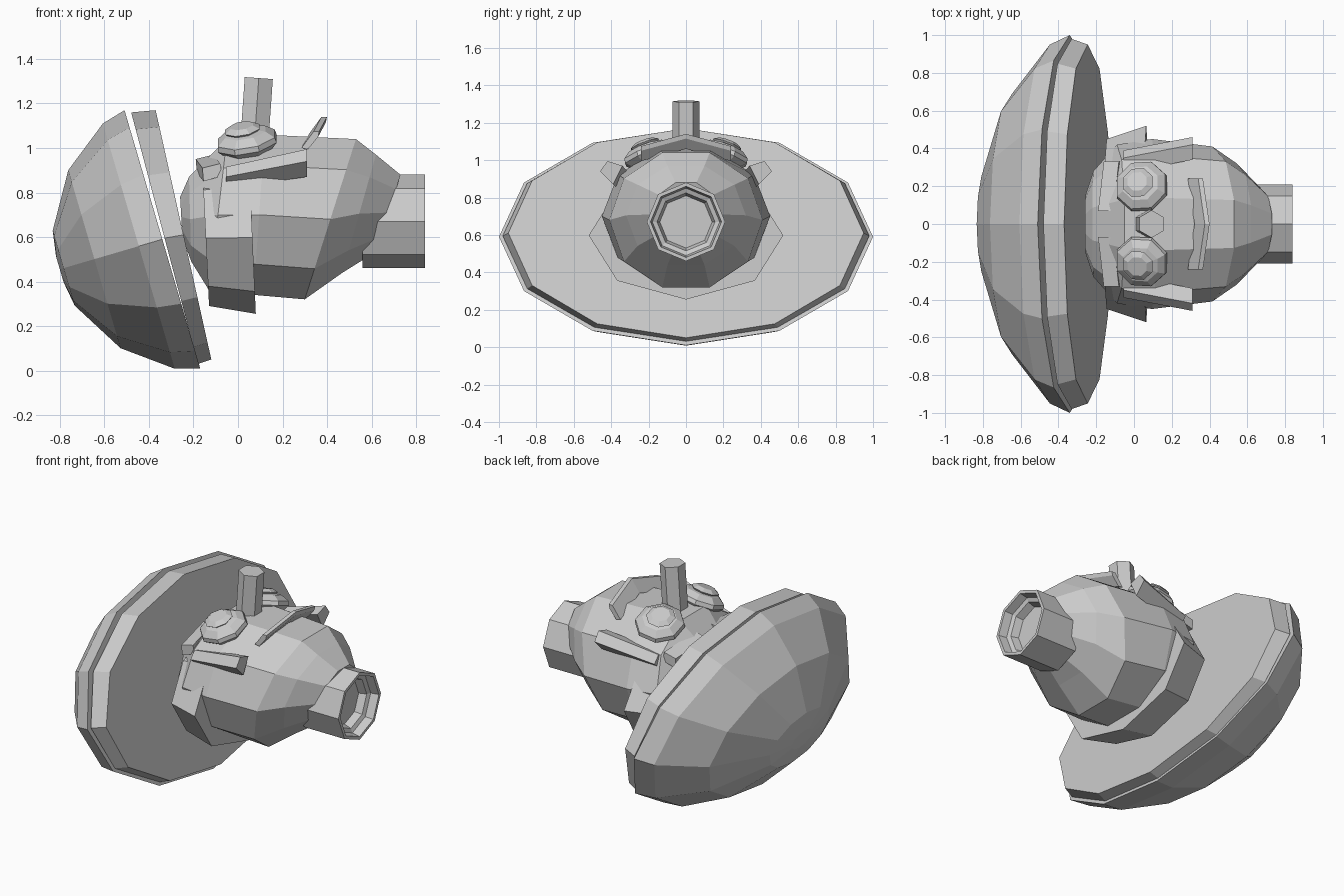
import bpy, bmesh, math
from mathutils import Vector, Matrix

if "Cube" in bpy.data.objects:
    bpy.data.objects.remove(bpy.data.objects["Cube"])

grey = bpy.data.materials.new("light_grey")
grey.diffuse_color = (0.6, 0.6, 0.6, 1)
grey.use_nodes = True
grey.node_tree.nodes["Principled BSDF"].inputs["Base Color"].default_value = grey.diffuse_color


def loft(name, rings, closed_ends=True):
    """Skin a list of equally sized point loops into one flat-shaded object."""
    bm = bmesh.new()
    loops = [[bm.verts.new(p) for p in ring] for ring in rings]
    n = len(loops[0])
    for a, b in zip(loops, loops[1:]):
        for i in range(n):
            j = (i + 1) % n
            bm.faces.new((a[i], a[j], b[j], b[i]))
    if closed_ends:
        bm.faces.new(loops[0])
        bm.faces.new(loops[-1])
    bmesh.ops.remove_doubles(bm, verts=bm.verts, dist=0.0005)
    bmesh.ops.recalc_face_normals(bm, faces=bm.faces)
    me = bpy.data.meshes.new(name)
    bm.to_mesh(me)
    bm.free()
    me.materials.append(grey)
    ob = bpy.data.objects.new(name, me)
    bpy.context.collection.objects.link(ob)
    return ob


def oval(top, bottom, ry, sides, turn=0.0):
    """Ring around the long axis, given its (x, z) top and bottom and half width."""
    cx, cz = (top[0] + bottom[0]) / 2, (top[1] + bottom[1]) / 2
    hx, hz = (top[0] - bottom[0]) / 2, (top[1] - bottom[1]) / 2
    pts = []
    for i in range(sides):
        a = 2 * math.pi * i / sides + turn
        s, c = math.sin(a), math.cos(a)
        pts.append((cx + hx * s, ry * c, cz + hz * s))
    return pts


def lathe(name, profile, matrix, sides, turn=0.0):
    """Revolve (radius, height) pairs around local z, placed by a matrix."""
    rings = []
    for r, h in profile:
        ring = []
        for i in range(sides):
            a = 2 * math.pi * i / sides + turn
            ring.append(matrix @ Vector((r * math.cos(a), r * math.sin(a), h)))
        rings.append(ring)
    return loft(name, rings)


# Big oval shell, leaning back
def shell_ring(f, u):
    cx, cz = -0.34 - 0.96 * u, 0.59 - 0.281 * u
    return oval((cx - 0.17 * f, cz + 0.58 * f), (cx + 0.17 * f, cz - 0.58 * f), f, 12)


loft("dish_shell", [shell_ring(f, u) for f, u in
                    ((1, 0), (0.95, 0.11), (0.69, 0.318), (0.29, 0.462), (0.1, 0.48))])

# Front plate of the shell
loft("dish_plate", [oval((-0.48, 1.16), (-0.18, 0.03), 0.98, 12),
                    oval((-0.37, 1.17), (-0.12, 0.05), 0.95, 12)])

# Ten-sided body
k = 1 / math.sin(math.radians(72))


def body_ring(t, b, ry):
    c = ((t[0] + b[0]) / 2, (t[1] + b[1]) / 2)
    grow = lambda p: (c[0] + (p[0] - c[0]) * k, c[1] + (p[1] - c[1]) * k)
    return oval(grow(t), grow(b), ry, 10)


loft("body", [body_ring((-0.26, 0.78), (-0.25, 0.60), 0.16),
              body_ring((-0.22, 0.87), (-0.21, 0.49), 0.28),
              body_ring((-0.05, 1.04), (-0.13, 0.36), 0.42),
              body_ring((0.12, 1.06), (0.07, 0.34), 0.45),
              body_ring((0.53, 1.04), (0.30, 0.32), 0.41),
              body_ring((0.62, 0.97), (0.47, 0.44), 0.32),
              body_ring((0.73, 0.88), (0.63, 0.54), 0.18)])

# Flared collar around the back of the body
loft("collar", [oval((-0.16, 0.90), (-0.13, 0.29), 0.45, 8),
                oval((0.05, 0.94), (0.08, 0.255), 0.52, 8)])

# Hollow tail nozzle
nozzle_axis = Matrix.Translation((0, 0, 0.67)) @ Matrix.Rotation(math.pi / 2, 4, 'Y')
lathe("nozzle", [(0.21, 0.56), (0.21, 0.84), (0.19, 0.84), (0.18, 0.79),
                 (0.155, 0.78), (0.14, 0.735), (0.0, 0.735)], nozzle_axis, 8)

# Chimney
stack_axis = Matrix.Translation((0.07, 0, 0.98)) @ Matrix.Rotation(math.radians(4), 4, 'Y')
lathe("chimney", [(0.073, 0), (0.073, 0.335)], stack_axis, 6, math.pi / 6)

for side, label in ((1, "left"), (-1, "right")):
    # Bulging eye with a flat lid
    tilt = (Matrix.Translation((0.04, 0.20 * side, 1.03))
            @ Matrix.Rotation(math.radians(-20 * side), 4, 'X')
            @ Matrix.Rotation(math.radians(-10), 4, 'Y'))
    lathe("eye_" + label, [(0.05, -0.07), (0.11, -0.045), (0.145, -0.01),
                           (0.14, 0.015), (0.10, 0.045), (0.05, 0.055)],
          tilt, 8, math.pi / 8)
    lathe("eye_lid_" + label, [(0.075, 0.05), (0.085, 0.06), (0.055, 0.078)],
          tilt @ Matrix.Translation((-0.01, 0, 0)), 8, math.pi / 8)

    # Angled cheek rail
    ends = ((-0.055, ((0.27, 0.89), (0.35, 0.915), (0.39, 0.87), (0.33, 0.82))),
            (0.31, ((0.34, 0.97), (0.42, 0.995), (0.46, 0.94), (0.39, 0.87))))
    loft("cheek_rail_" + label, [[(x, y * side, z) for y, z in sec] for x, sec in ends])

    # Small bar behind the eye
    ends = ((0.07, -0.145, 0.935), (0.33, -0.115, 0.895))
    box = ((-0.045, 0.015), (0.035, 0.035), (0.045, -0.02), (-0.04, -0.045))
    loft("rear_bar_" + label, [[(x + dx, y * side, z + dz) for dx, dz in box]
                               for y, x, z in ends])

# Raised chevron strip across the top of the body
section = ((-0.04, -0.04), (0.015, 0.035), (0.04, 0.035), (0.035, 0.01), (-0.01, -0.045))
loft("chevron_strip", [[(x + dx, y, z + dz) for dx, dz in section]
                       for x, y, z in ((0.325, -0.24, 1.04), (0.36, 0, 1.105),
                                       (0.325, 0.24, 1.04))])
